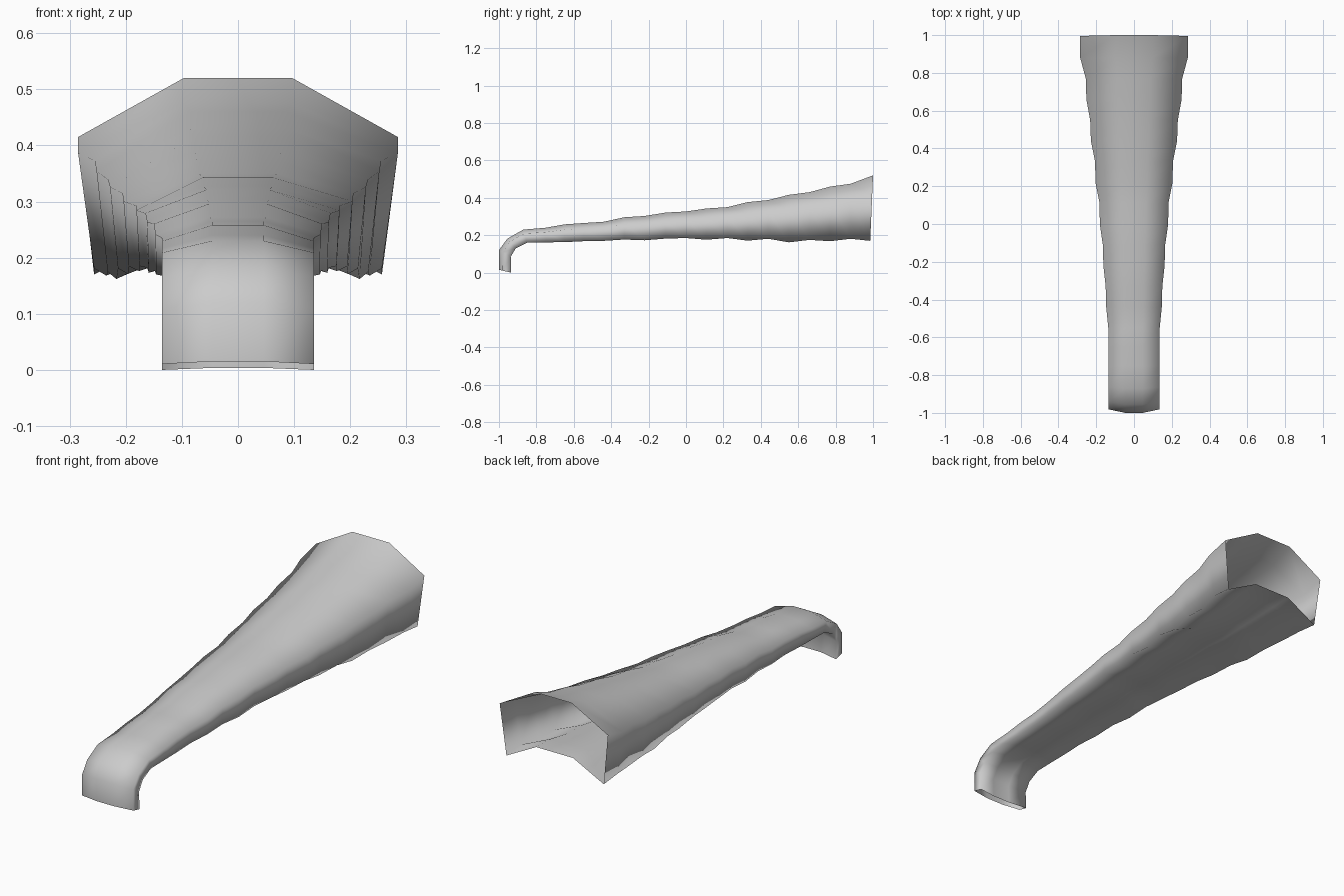
import bpy, bmesh

# Stations along the duct: top ridge (y, z), bottom edge (y, z), half width
rings = [
    (-1.0, .015, -.935, 0, .135), (-1.0, .12, -.937, .085, .135),
    (-.955, .182, -.91, .13, .135), (-.87, .23, -.85, .16, .135),
    (-.75, .24, -.75, .162, .135), (-.65, .258, -.65, .163, .135),
]
# Rippled straight run, evenly spaced: top z, bottom z, half width
run = [
    (.265, .168, .136), (.272, .170, .147), (.296, .177, .150),
    (.303, .173, .162), (.321, .182, .165), (.327, .185, .181),
    (.343, .176, .182), (.350, .185, .204), (.377, .171, .206),
    (.388, .181, .228), (.416, .162, .232), (.430, .175, .252),
    (.460, .168, .255), (.475, .181, .285),
]
for i, (t, b, w) in enumerate(run):
    y = -.55 + i * .11
    rings.append((y, t, y, b, w))
rings.append((1.0, .52, .985, .17, .285))

# Eight-sided section: (side position as share of width, share of height)
bm = bmesh.new()
loops = []
for ty, tz, by, bz, w in rings:
    low = 1 - .1 * max(0, (w - .135) / .15)
    half = [(.34, 1), (1, .7), (low, 0), (.34, .24)]
    section = half + [(-x, f) for x, f in reversed(half)]
    loops.append([bm.verts.new((x * w, by + (ty - by) * f, bz + (tz - bz) * f))
                  for x, f in section])

# Skin between neighbouring sections, both ends left open
for a, b in zip(loops, loops[1:]):
    for i in range(8):
        j = (i + 1) % 8
        bm.faces.new((a[i], a[j], b[j], b[i]))
bmesh.ops.recalc_face_normals(bm, faces=bm.faces[:])
for f in bm.faces:
    f.smooth = True

mesh = bpy.data.meshes.new("flared_duct")
bm.to_mesh(mesh)
bm.free()
duct = bpy.data.objects.new("flared_duct", mesh)
bpy.context.collection.objects.link(duct)
